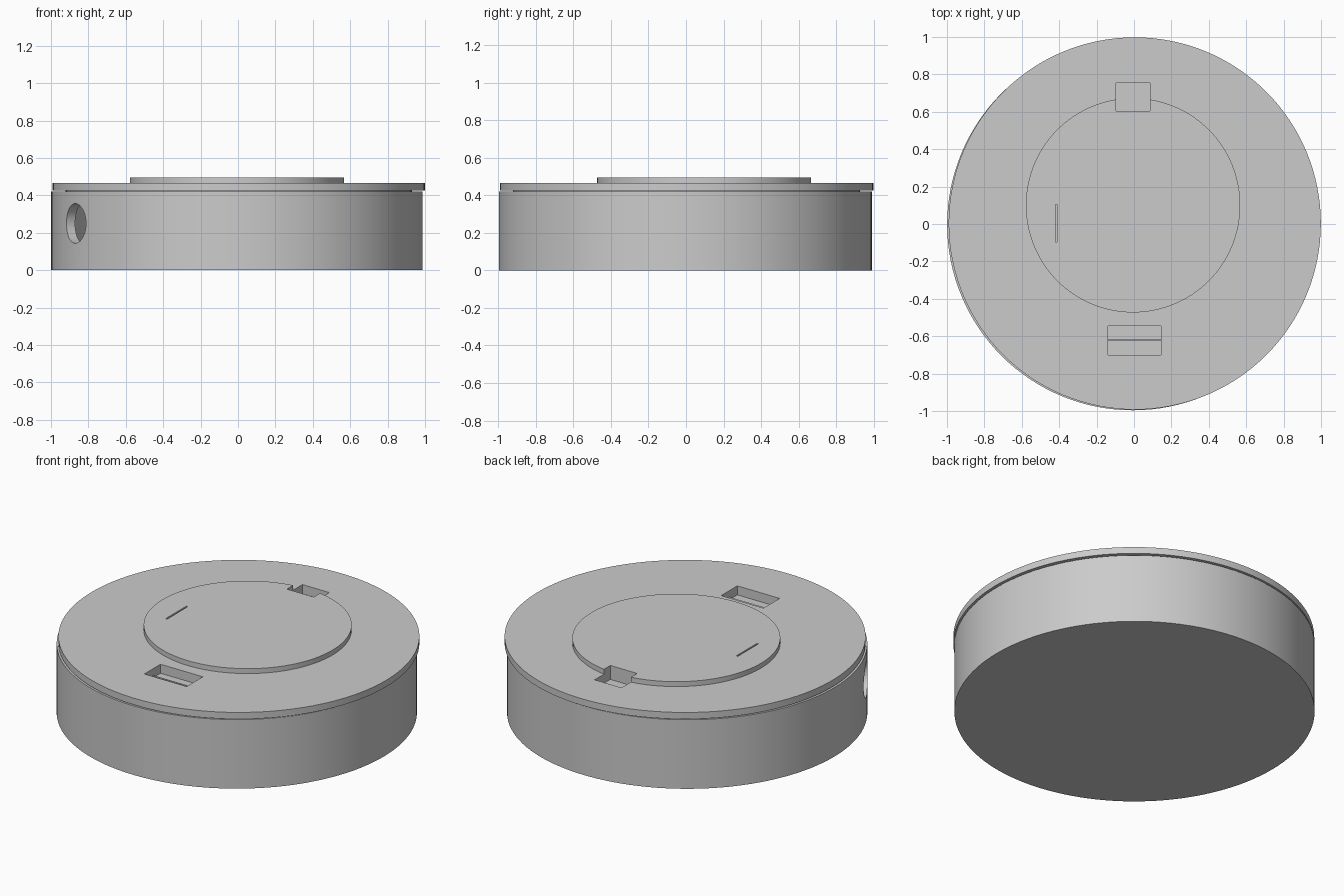
import bpy, bmesh, math
from mathutils import Matrix, Vector

if "Cube" in bpy.data.objects:
    bpy.data.objects.remove(bpy.data.objects["Cube"])

SEGMENTS = 128


def add_object(name, bm):
    bmesh.ops.recalc_face_normals(bm, faces=bm.faces)
    mesh = bpy.data.meshes.new(name)
    bm.to_mesh(mesh)
    bm.free()
    ob = bpy.data.objects.new(name, mesh)
    bpy.context.collection.objects.link(ob)
    return ob


def lathe(name, profile, cx, cy):
    """Closed solid turned about a vertical axis; profile ends lie on the axis."""
    bm = bmesh.new()
    verts = [bm.verts.new((r, 0, z)) for r, z in profile]
    edges = [bm.edges.new(pair) for pair in zip(verts, verts[1:])]
    bmesh.ops.spin(bm, geom=verts + edges, cent=(0, 0, 0), axis=(0, 0, 1),
                   angle=math.tau, steps=SEGMENTS, use_merge=True)
    bmesh.ops.remove_doubles(bm, verts=bm.verts, dist=1e-5)
    bmesh.ops.translate(bm, verts=bm.verts, vec=(cx, cy, 0))
    return add_object(name, bm)


def box(name, x0, x1, y0, y1, z0, z1):
    bm = bmesh.new()
    size = Matrix.Diagonal((x1 - x0, y1 - y0, z1 - z0, 1))
    centre = Matrix.Translation(((x0 + x1) / 2, (y0 + y1) / 2, (z0 + z1) / 2))
    bmesh.ops.create_cube(bm, size=1, matrix=centre @ size)
    return add_object(name, bm)


def cut(ob, cutters):
    bpy.context.view_layer.objects.active = ob
    for cutter in cutters:
        mod = ob.modifiers.new("cut", 'BOOLEAN')
        mod.operation = 'DIFFERENCE'
        mod.solver = 'EXACT'
        mod.object = cutter
        bpy.ops.object.modifier_apply(modifier=mod.name)


# Hollow round housing
housing = lathe("housing", [(0, 0), (0.993, 0), (0.993, 0.42), (0.94, 0.42),
                            (0.94, 0.05), (0, 0.05)], -0.006, -0.003)

# Lid with a narrower plug underneath, slightly offset from the housing
lid = lathe("lid", [(0, 0.37), (0.925, 0.37), (0.925, 0.425), (0.995, 0.425),
                    (0.995, 0.465), (0, 0.465)], 0.004, 0.003)

# Raised round plate
plate = lathe("raised_plate", [(0, 0.45), (0.573, 0.45), (0.573, 0.495),
                               (0, 0.495)], -0.005, 0.10)

# Radial cable hole in the housing wall
bm = bmesh.new()
out = Vector((-0.866, -0.49, 0)).normalized()
place = (Matrix.Translation(out * 0.99 + Vector((0, 0, 0.25)))
         @ out.to_track_quat('Z', 'Y').to_matrix().to_4x4())
bmesh.ops.create_cone(bm, cap_ends=True, segments=64, radius1=0.106,
                      radius2=0.106, depth=0.3, matrix=place)
hole_cutter = add_object("hole_cutter", bm)

# Pockets in the top
front_pocket = box("front_pocket_cutter", -0.14, 0.145, -0.70, -0.545, 0.41, 0.6)
back_pocket = box("back_pocket_cutter", -0.095, 0.086, 0.605, 0.755, 0.41, 0.6)
slit = box("slit_cutter", -0.421, -0.411, -0.095, 0.105, 0.43, 0.6)

cut(housing, [hole_cutter])
cut(lid, [front_pocket, back_pocket, slit])
cut(plate, [back_pocket, slit])
for cutter in (hole_cutter, front_pocket, back_pocket, slit):
    bpy.data.objects.remove(cutter)

# Thin rib across the front pocket
box("pocket_rib", -0.14, 0.145, -0.626, -0.615, 0.40, 0.425)

# Smooth round walls, sharp rims
for ob in (housing, lid, plate):
    bpy.ops.object.select_all(action='DESELECT')
    ob.select_set(True)
    bpy.context.view_layer.objects.active = ob
    bpy.ops.object.shade_smooth_by_angle(angle=math.radians(30))
